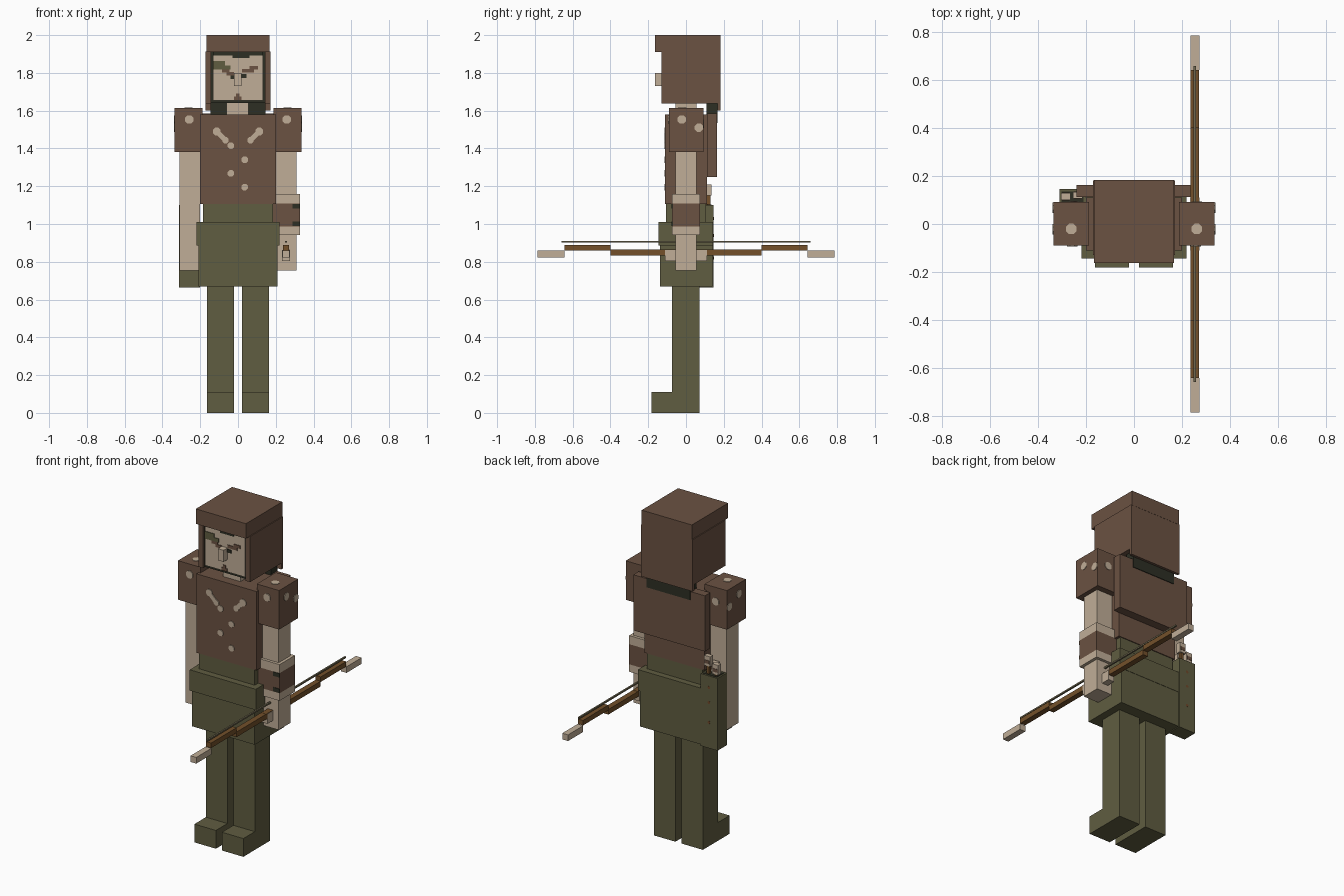
import bpy, bmesh, math
from mathutils import Vector, Matrix

if "Cube" in bpy.data.objects:
    bpy.data.objects.remove(bpy.data.objects["Cube"], do_unlink=True)


def material(name, r, g, b):
    lin = [((c / 255 + 0.055) / 1.055) ** 2.4 for c in (r, g, b)] + [1.0]
    m = bpy.data.materials.new(name)
    m.use_nodes = True
    m.diffuse_color = lin
    m.node_tree.nodes["Principled BSDF"].inputs["Base Color"].default_value = lin
    return m


BROWN = material("brown leather", 107, 82, 66)
SKIN = material("pale skin", 192, 174, 151)
GREEN = material("olive cloth", 96, 93, 65)
DARK = material("dark lining", 45, 47, 36)
WOOD = material("bow wood", 115, 80, 42)
STRING = material("bow string", 112, 104, 80)
RUST = material("rust dots", 110, 72, 42)


def finish(name, bm, mat):
    bmesh.ops.recalc_face_normals(bm, faces=bm.faces)
    mesh = bpy.data.meshes.new(name)
    bm.to_mesh(mesh)
    bm.free()
    mesh.materials.append(mat)
    ob = bpy.data.objects.new(name, mesh)
    bpy.context.collection.objects.link(ob)
    return ob


def box(name, mat, x0, x1, y0, y1, z0, z1):
    """Box given by its limits."""
    bm = bmesh.new()
    bmesh.ops.create_cube(bm, size=1)
    bmesh.ops.scale(bm, vec=(x1 - x0, y1 - y0, z1 - z0), verts=bm.verts)
    bmesh.ops.translate(bm, vec=((x0 + x1) / 2, (y0 + y1) / 2, (z0 + z1) / 2), verts=bm.verts)
    return finish(name, bm, mat)


def stud(name, mat, pos, normal, r):
    """Thin eight-sided disc lying on a surface."""
    bm = bmesh.new()
    bmesh.ops.create_cone(bm, cap_ends=True, segments=8, radius1=r, radius2=r, depth=0.008)
    bmesh.ops.rotate(bm, cent=(0, 0, 0), matrix=Matrix.Rotation(math.pi / 8, 3, 'Z'), verts=bm.verts)
    rot = Vector((0, 0, 1)).rotation_difference(Vector(normal)).to_matrix()
    bmesh.ops.rotate(bm, cent=(0, 0, 0), matrix=rot, verts=bm.verts)
    bmesh.ops.translate(bm, vec=pos, verts=bm.verts)
    return finish(name, bm, mat)


def mirrored(name, mat, x0, x1, *rest):
    """Pair of boxes on both sides of x = 0."""
    box("left_" + name, mat, x0, x1, *rest)
    box("right_" + name, mat, -x1, -x0, *rest)


# Legs and feet
mirrored("leg", GREEN, 0.02, 0.163, -0.073, 0.072, 0.11, 0.68)
mirrored("foot", GREEN, 0.02, 0.163, -0.182, 0.072, 0, 0.11)

# Tunic skirt, belt, waist and torso
box("skirt", GREEN, -0.21, 0.208, -0.138, 0.14, 0.67, 0.885)
box("belt", GREEN, -0.22, 0.22, -0.145, 0.142, 0.885, 1.01)
box("waist", GREEN, -0.185, 0.185, -0.105, 0.105, 1.0, 1.105)
box("torso", BROWN, -0.2, 0.2, -0.11, 0.11, 1.105, 1.58)

# Chest studs and diagonal stitching
F = -0.111
for i, (x, z) in enumerate([(-0.038, 1.415), (0.035, 1.34), (-0.038, 1.268), (0.035, 1.195)]):
    stud(f"chest_stud_{i}", SKIN, (x, F, z), (0, -1, 0), 0.019)
for side, s in (("left", 1), ("right", -1)):
    stud(f"{side}_collar_stud", SKIN, (s * 0.112, F, 1.49), (0, -1, 0), 0.022)
    stud(f"{side}_stitch_end", SKIN, (s * 0.066, F, 1.443), (0, -1, 0), 0.018)
    bm = bmesh.new()
    bmesh.ops.create_cube(bm, size=1)
    bmesh.ops.scale(bm, vec=(0.07, 0.008, 0.026), verts=bm.verts)
    bmesh.ops.rotate(bm, cent=(0, 0, 0), matrix=Matrix.Rotation(-s * math.radians(45), 3, 'Y'), verts=bm.verts)
    bmesh.ops.translate(bm, vec=(s * 0.088, F, 1.465), verts=bm.verts)
    finish(f"{side}_collar_stitch", bm, SKIN)

# Shoulder pads with studs on every outer face
mirrored("shoulder", BROWN, 0.188, 0.337, -0.09, 0.092, 1.38, 1.615)
for side, s in (("left", 1), ("right", -1)):
    places = [((0.258, -0.091, 1.553), (0, -1, 0)), ((0.262, -0.02, 1.614), (0, 0, 1)),
              ((0.336, -0.022, 1.553), (1, 0, 0)), ((0.336, 0.068, 1.51), (1, 0, 0)),
              ((0.262, 0.091, 1.53), (0, 1, 0))]
    for i, (p, n) in enumerate(places):
        stud(f"{side}_shoulder_stud_{i}", SKIN, (s * p[0], p[1], p[2]), (s * n[0], n[1], n[2]), 0.024)

# Arms
mirrored("arm", SKIN, 0.202, 0.31, -0.056, 0.056, 0.755, 1.39)

# Bracer on the bow arm
box("bracer_upper_cuff", SKIN, 0.185, 0.328, -0.073, 0.073, 1.108, 1.16)
box("bracer", BROWN, 0.185, 0.328, -0.073, 0.073, 0.987, 1.108)
box("bracer_lower_cuff", SKIN, 0.185, 0.328, -0.073, 0.073, 0.942, 0.987)
for i, z in enumerate((1.083, 0.99)):
    box(f"bracer_buckle_{i}", DARK, 0.288, 0.329, -0.076, -0.07, z, z + 0.024)

# Cape on the back and the dark neck lining
box("cape", BROWN, -0.24, 0.237, 0.112, 0.163, 1.25, 1.585)
box("neck_lining", DARK, -0.145, 0.145, 0.108, 0.167, 1.535, 1.66)
box("neck", SKIN, -0.06, 0.055, -0.055, 0.055, 1.57, 1.66)

# Hood around the head
mirrored("hood_side", BROWN, 0.142, 0.172, -0.13, 0.18, 1.637, 1.912)
box("hood_back", BROWN, -0.172, 0.172, 0.166, 0.182, 1.6, 1.912)
box("hood_top", BROWN, -0.167, 0.167, -0.163, 0.183, 1.91, 2.0)
box("hood_lining", DARK, -0.145, 0.145, -0.115, 0.168, 1.64, 1.912)
box("head", SKIN, -0.133, 0.133, -0.125, 0.1, 1.655, 1.9)
box("nose", SKIN, -0.02, 0.018, -0.163, -0.12, 1.73, 1.8)

# Painted face: fringe, brows, eyes and mouth
face = [("fringe", DARK, -0.133, 0.133, 1.893, 1.91), ("fringe_tip", DARK, -0.03, 0.06, 1.88, 1.893),
        ("face_paint_top", GREEN, -0.133, -0.07, 1.84, 1.862),
        ("face_paint_low", GREEN, -0.133, -0.04, 1.818, 1.84),
        ("right_brow_outer", BROWN, -0.085, -0.045, 1.802, 1.818),
        ("right_brow_inner", BROWN, -0.06, -0.02, 1.786, 1.804),
        ("left_brow_outer", BROWN, 0.06, 0.105, 1.818, 1.836),
        ("left_brow_inner", BROWN, 0.02, 0.085, 1.802, 1.82),
        ("right_eye", DARK, -0.04, -0.02, 1.768, 1.788), ("left_eye", DARK, 0.018, 0.045, 1.774, 1.794),
        ("mouth_top", BROWN, -0.01, 0.008, 1.675, 1.692), ("mouth", BROWN, -0.02, 0.018, 1.657, 1.675)]
for name, mat, x0, x1, z0, z1 in face:
    box(name, mat, x0, x1, -0.129, -0.122, z0, z1)

# Quiver with arrows on the right hip
box("quiver", GREEN, -0.312, -0.2, 0.057, 0.146, 0.665, 1.1)
box("quiver_opening", DARK, -0.302, -0.21, 0.067, 0.136, 1.098, 1.102)
for i, (x, y, top) in enumerate([(-0.285, 0.115, 1.17), (-0.235, 0.12, 1.21), (-0.25, 0.08, 1.16)]):
    box(f"arrow_shaft_{i}", WOOD, x - 0.009, x + 0.009, y - 0.009, y + 0.009, 1.09, top - 0.03)
    box(f"arrow_feather_{i}", SKIN, x - 0.02, x + 0.02, y - 0.014, y + 0.014, top - 0.06, top)
    box(f"arrow_nock_{i}", BROWN, x - 0.015, x + 0.015, y - 0.016, y + 0.016, top - 0.045, top - 0.025)
for i, z in enumerate((1.03, 0.94, 0.82)):
    stud(f"quiver_dot_{i}", RUST, (-0.255, 0.143, z), (0, 1, 0), 0.009)

# Bow held level in the left hand
box("bow_grip", WOOD, 0.238, 0.272, -0.12, 0.12, 0.833, 0.865)
for end, s in (("front", -1), ("back", 1)):
    parts = [("hand_guard", SKIN, 0.05, 0.11, 0.803, 0.862, 0.02),
             ("inner_limb", WOOD, 0.11, 0.4, 0.833, 0.864, 0.017),
             ("outer_limb", WOOD, 0.4, 0.643, 0.86, 0.89, 0.017),
             ("tip", SKIN, 0.643, 0.787, 0.822, 0.859, 0.019)]
    for name, mat, a, b, z0, z1, w in parts:
        y0, y1 = sorted((s * a, s * b))
        box(f"bow_{end}_{name}", mat, 0.254 - w, 0.254 + w, y0, y1, z0, z1)
box("bow_string", STRING, 0.249, 0.259, -0.66, 0.66, 0.902, 0.911)
